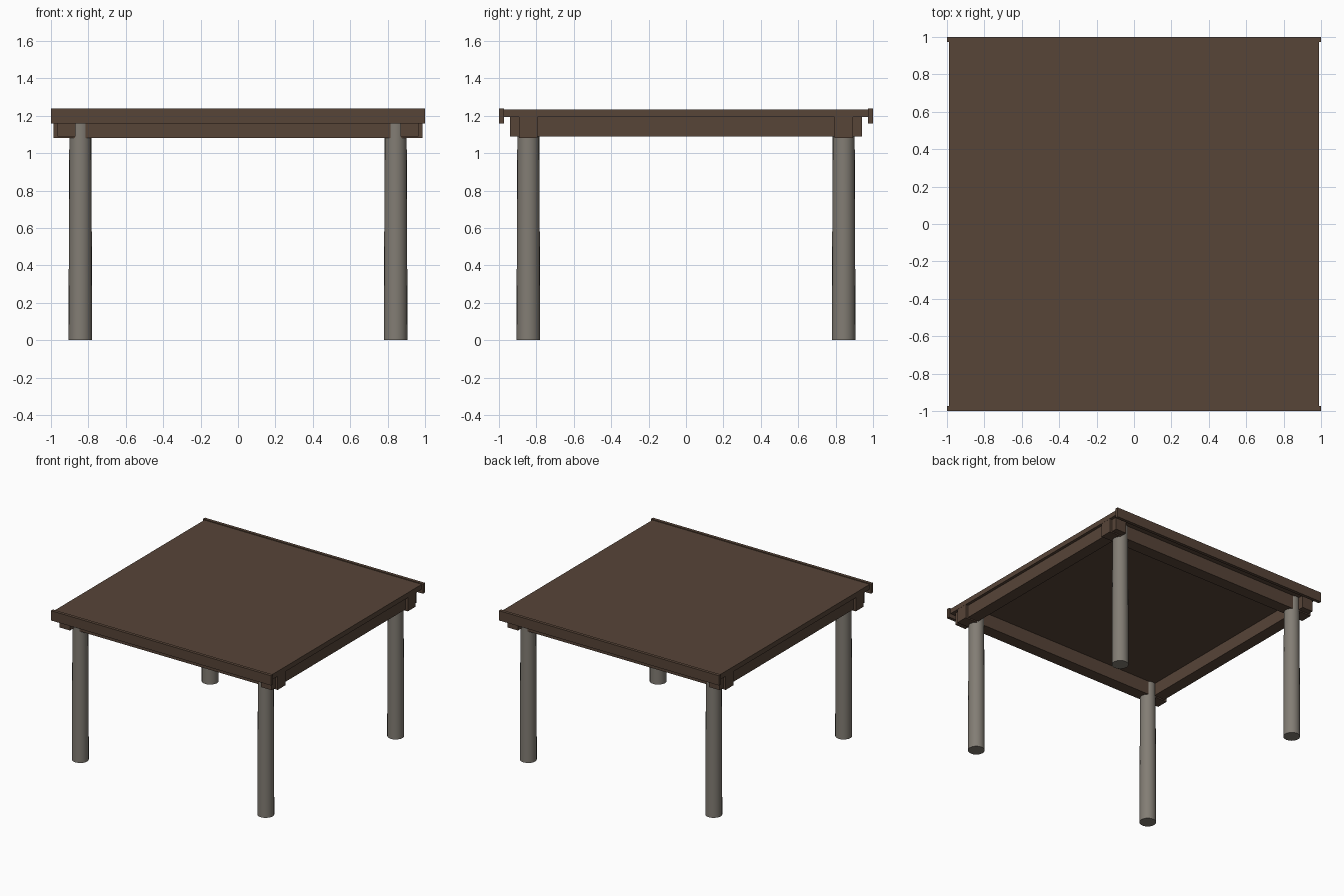
import bpy

if "Cube" in bpy.data.objects:
    bpy.data.objects.remove(bpy.data.objects["Cube"])


def material(name, rgb):
    m = bpy.data.materials.new(name)
    m.diffuse_color = (*rgb, 1)
    m.use_nodes = True
    m.node_tree.nodes["Principled BSDF"].inputs["Base Color"].default_value = m.diffuse_color
    return m


wood = material("dark brown wood", (0.095, 0.058, 0.039))
metal = material("warm grey leg", (0.225, 0.205, 0.175))


def box(name, x0, x1, y0, y1, z0, z1, mat):
    bpy.ops.mesh.primitive_cube_add(
        size=1, location=((x0 + x1) / 2, (y0 + y1) / 2, (z0 + z1) / 2))
    o = bpy.context.object
    o.name = name
    o.scale = (x1 - x0, y1 - y0, z1 - z0)
    bpy.ops.object.transform_apply(location=False, rotation=False, scale=True)
    o.data.materials.append(mat)
    return o


# Table top slab
box("table_top", -0.988, 0.988, -0.975, 0.975, 1.193, 1.234, wood)

for s, end in ((-1, "front"), (1, "back")):
    # Edge trim along the front and back
    box(end + "_trim", -1, 1, *sorted((s * 0.974, s * 1.0)), 1.16, 1.24, wood)
    # Cross rail, ends flush with the slab
    box(end + "_rail", -0.987, 0.987, *sorted((s * 0.795, s * 0.894)),
        1.08, 1.2, wood)

for s, side in ((-1, "left"), (1, "right")):
    # Side rail, crossing the front and back rails
    box(side + "_rail", *sorted((s * 0.868, s * 0.965)), -0.942, 0.942,
        1.09, 1.2, wood)

# Slightly tapered round legs
for sx, side in ((-1, "left"), (1, "right")):
    for sy, end in ((-1, "front"), (1, "back")):
        bpy.ops.mesh.primitive_cone_add(
            vertices=20, radius1=0.0635, radius2=0.0585, depth=1.195,
            location=(sx * 0.843, sy * 0.843, 0.5975))
        leg = bpy.context.object
        leg.name = f"{end}_{side}_leg"
        leg.data.materials.append(metal)
        bpy.ops.object.shade_smooth_by_angle()
